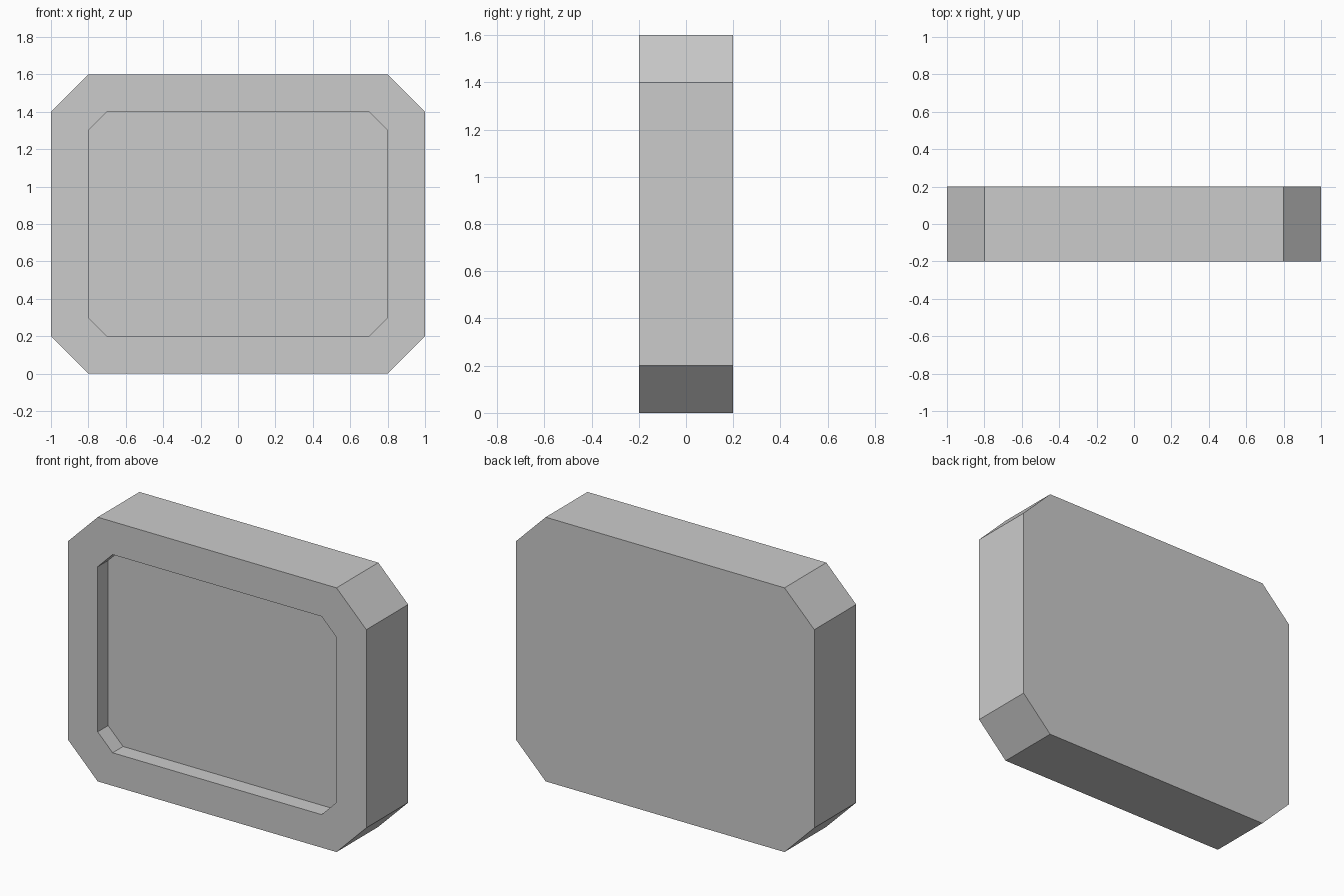
import bpy
import bmesh

if "Cube" in bpy.data.objects:
    bpy.data.objects.remove(bpy.data.objects["Cube"])


def octagon(bm, half_w, half_h, cut, y, mid_z=0.8):
    """Rectangle with clipped corners in the XZ plane."""
    w, h = half_w, half_h
    pts = [(-w + cut, -h), (w - cut, -h), (w, -h + cut), (w, h - cut),
           (w - cut, h), (-w + cut, h), (-w, h - cut), (-w, -h + cut)]
    return [bm.verts.new((x, y, z + mid_z)) for x, z in pts]


def bridge(bm, a, b):
    """Join two outlines with a band of quads."""
    n = len(a)
    for i in range(n):
        j = (i + 1) % n
        bm.faces.new((a[i], a[j], b[j], b[i]))


# Frame: back plate, outer sides, front rim, recess walls and recess floor
bm = bmesh.new()
loops = [
    octagon(bm, 1.0, 0.8, 0.2, 0.2),    # back outline
    octagon(bm, 1.0, 0.8, 0.2, -0.2),   # front outline
    octagon(bm, 0.8, 0.6, 0.1, -0.2),   # recess opening
    octagon(bm, 0.8, 0.6, 0.1, -0.1),   # recess floor
]
for a, b in zip(loops, loops[1:]):
    bridge(bm, a, b)
bm.faces.new(loops[0])
bm.faces.new(loops[-1])
bmesh.ops.recalc_face_normals(bm, faces=bm.faces)

mesh = bpy.data.meshes.new("recessed_frame")
bm.to_mesh(mesh)
bm.free()
frame = bpy.data.objects.new("recessed_frame", mesh)
bpy.context.collection.objects.link(frame)
